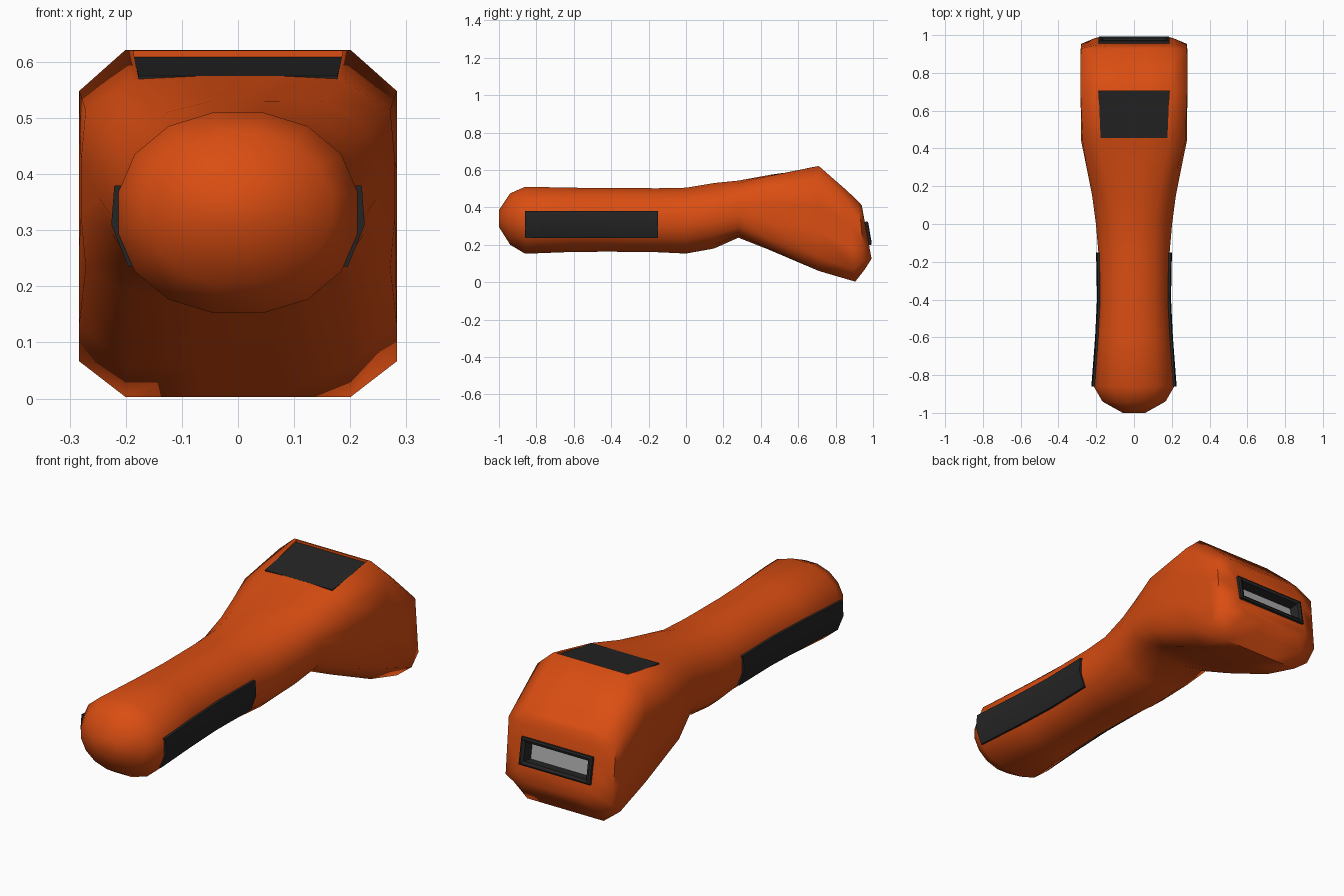
import bpy, bmesh, math
from mathutils import Vector

if "Cube" in bpy.data.objects:
    bpy.data.objects.remove(bpy.data.objects["Cube"])


def material(name, rgb):
    m = bpy.data.materials.new(name)
    m.diffuse_color = (*rgb, 1)
    m.use_nodes = True
    m.node_tree.nodes["Principled BSDF"].inputs["Base Color"].default_value = m.diffuse_color
    return m


ORANGE = material("orange_plastic", (0.7, 0.075, 0.006))
BLACK = material("black_rubber", (0.018, 0.018, 0.018))
GREY = material("grey_glass", (0.4, 0.4, 0.4))


def loft(name, rings, mat, caps=True, closed=True):
    """Skin equal-length rings of points into one object."""
    bm = bmesh.new()
    vs = [[bm.verts.new(p) for p in r] for r in rings]
    n = len(rings[0])
    for a, b in zip(vs, vs[1:]):
        for i in range(n if closed else n - 1):
            j = (i + 1) % n
            bm.faces.new((a[i], a[j], b[j], b[i]))
    if caps:
        bm.faces.new(vs[0])
        bm.faces.new(vs[-1])
    bmesh.ops.recalc_face_normals(bm, faces=bm.faces)
    me = bpy.data.meshes.new(name)
    bm.to_mesh(me)
    bm.free()
    me.materials.append(mat)
    ob = bpy.data.objects.new(name, me)
    bpy.context.collection.objects.link(ob)
    return ob


def activate(ob):
    bpy.ops.object.select_all(action='DESELECT')
    ob.select_set(True)
    bpy.context.view_layer.objects.active = ob


def cut(ob, cutter):
    mod = ob.modifiers.new("cut", 'BOOLEAN')
    mod.operation, mod.solver, mod.object = 'DIFFERENCE', 'EXACT', cutter
    activate(ob)
    bpy.ops.object.modifier_apply(modifier=mod.name)
    bpy.data.objects.remove(cutter)


# Body sections: top y, top z, bottom y, bottom z, half width, squareness
SECTIONS = [
    (-1.0, .385, -1.0, .295, .06, 0), (-.94, .475, -.94, .2, .17, 0),
    (-.86, .51, -.86, .152, .217, .1), (-.6, .505, -.6, .162, .197, .1),
    (-.4, .503, -.4, .163, .187, .1), (-.15, .502, -.15, .16, .192, .1),
    (0, .505, 0, .153, .205, .1), (.15, .53, .15, .18, .225, .2),
    (.28, .543, .28, .238, .25, .4), (.44, .572, .44, .175, .281, .8),
    (.71, .621, .71, .06, .283, 1), (.86, .49, .905, .003, .283, 1),
    (.925, .428, .957, .07, .281, 1), (.94, .41, .992, .125, .205, 1)]
BOX = [(.25, 1), (.71, 1), (1, .74), (1, .25)]   # chamfered box quarter


def section(ty, tz, by, bz, w, s):
    quarter = []
    for k, (bx, bu) in enumerate(BOX):
        a = math.radians(11.25 + 22.5 * k)
        quarter.append((math.sin(a) * (1 - s) + bx * s, math.cos(a) * (1 - s) / math.cos(math.radians(11.25)) + bu * s))
    half = quarter + [(x, -u) for x, u in reversed(quarter)]
    full = half + [(-x, u) for x, u in reversed(half)]
    top, bot = Vector((0, ty, tz)), Vector((0, by, bz))
    return [bot.lerp(top, (u + 1) / 2) + Vector((x * w, 0, 0)) for x, u in full]


body = loft("body", [section(*s) for s in SECTIONS], ORANGE)


# Display recess and panel on top of the head
def display_ring(d):
    return [(-.177, .455, .575 + d), (.177, .455, .575 + d),
            (.187, .705, .609 + d), (-.187, .705, .609 + d)]


cut(body, loft("display_cutter", [display_ring(-.02), display_ring(.1)], BLACK))
loft("display", [display_ring(-.02), display_ring(0)], BLACK)


# Scan window: framed recess in the sloping nose
def window_ring(hx, hv, d):
    c, up, out = Vector((0, .966, .26)), Vector((0, -.17, .986)), Vector((0, .986, .17))
    return [c + Vector((x * hx, 0, 0)) + up * v * hv + out * d
            for x, v in ((-1, -1), (1, -1), (1, 1), (-1, 1))]


cut(body, loft("window_cutter", [window_ring(.18, .06, -.055), window_ring(.18, .06, .1)], BLACK))
loft("window_frame", [window_ring(.187, .063, -.05), window_ring(.187, .063, .014),
                      window_ring(.178, .055, .018), window_ring(.165, .043, .012),
                      window_ring(.155, .038, -.03)], BLACK, caps=False)
loft("window_glass", [window_ring(.157, .04, -.036), window_ring(.157, .04, -.029)], GREY)

# Side grips follow the handle
grips = []
for side in (-1, 1):
    rows = []
    for y, w in ((-.86, .217), (-.73, .207), (-.6, .197), (-.4, .187), (-.27, .189), (-.15, .192)):
        rows.append([(side * (w * f + .011), y, z)
                     for z, f in ((.235, .85), (.31, .99), (.38, .965))])
    inner = [[(x - side * .03, y, z) for x, y, z in r] for r in rows]
    rings = [a + b[::-1] for a, b in zip(rows, inner)]
    grips.append(loft("grip_right" if side > 0 else "grip_left", rings, BLACK))

# Smooth shading
for ob, angle in [(body, 68)] + [(g, 35) for g in grips]:
    activate(ob)
    bpy.ops.object.shade_smooth_by_angle(angle=math.radians(angle))
